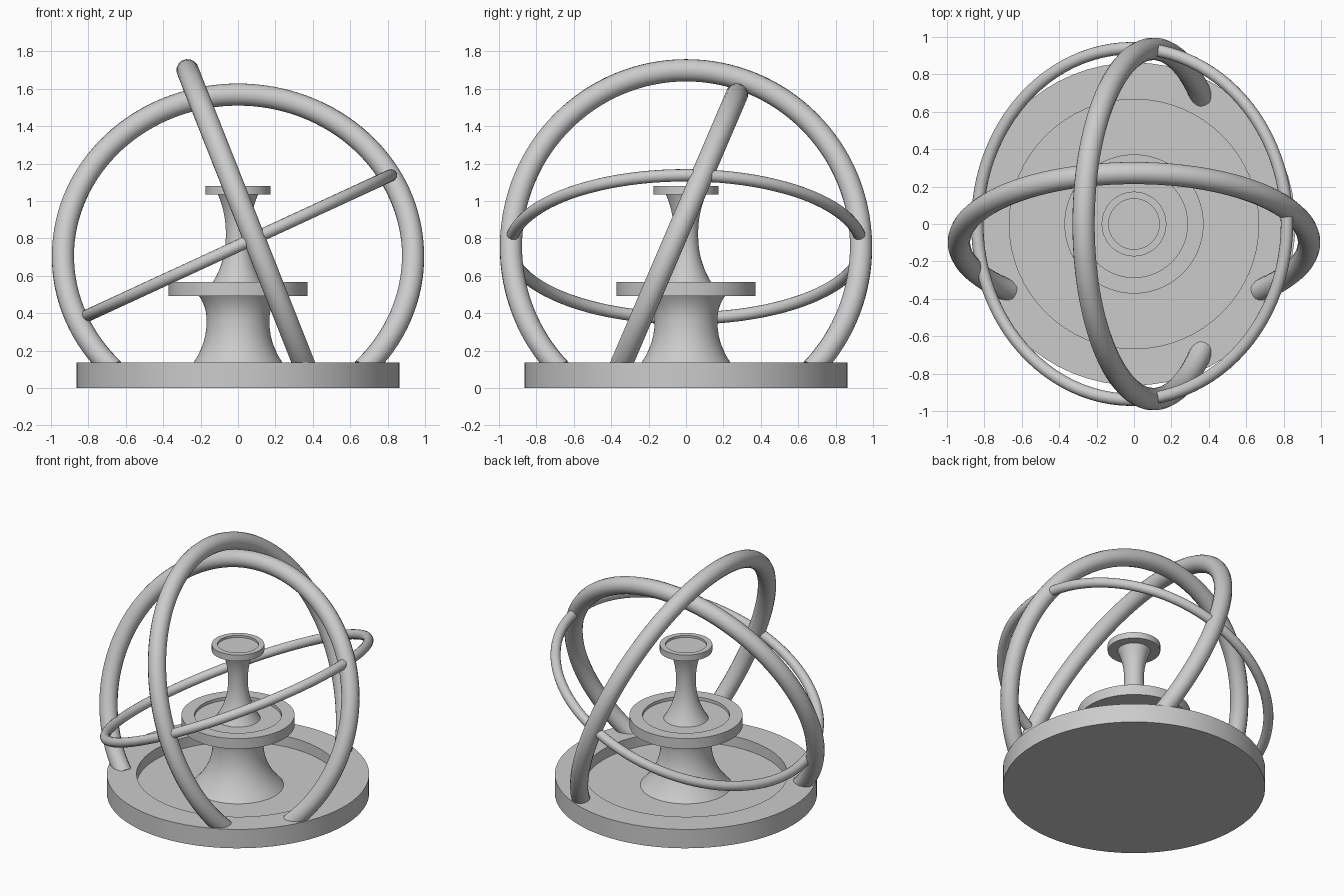
import bpy
from math import sin, cos, pi, radians, asin
from mathutils import Vector

cube = bpy.data.objects.get("Cube")
if cube:
    bpy.data.objects.remove(cube, do_unlink=True)

grey = bpy.data.materials.new("plain grey")
grey.use_nodes = True
grey.diffuse_color = (0.6, 0.6, 0.6, 1)
grey.node_tree.nodes["Principled BSDF"].inputs["Base Color"].default_value = (0.6, 0.6, 0.6, 1)


def finish(obj, angle):
    obj.data.materials.append(grey)
    bpy.ops.object.select_all(action="DESELECT")
    obj.select_set(True)
    bpy.context.view_layer.objects.active = obj
    bpy.ops.object.shade_smooth_by_angle(angle=radians(angle))


def lathe(name, profile, sides=64):
    """Spin a radius/height profile around z; both ends lie on the axis."""
    verts, rings, faces = [], [], []
    for r, z in profile:
        n = sides if r else 1
        rings.append([len(verts) + i for i in range(n)])
        verts += [(r * cos(2 * pi * i / sides), r * sin(2 * pi * i / sides), z) for i in range(n)]
    for a, b in zip(rings, rings[1:]):
        for i in range(sides):
            j = (i + 1) % sides
            quad = [a[i % len(a)], a[j % len(a)], b[j % len(b)], b[i % len(b)]]
            faces.append(list(dict.fromkeys(quad)))
    mesh = bpy.data.meshes.new(name)
    mesh.from_pydata(verts, [], faces)
    obj = bpy.data.objects.new(name, mesh)
    bpy.context.collection.objects.link(obj)
    finish(obj, 30)


def dish(name, radius, inner, bottom, top, floor):
    lathe(name, [(0, bottom), (radius, bottom), (radius, top), (inner, top), (inner, floor), (0, floor)])


def column(name, low, neck, high, z0, zn, z1, steps=8):
    """Waisted column: radius eases from each end into the neck."""
    pts = [(0, z0)]
    for i in range(2 * steps + 1):
        t = i / steps - 1
        end, z_end = (low, z0) if t < 0 else (high, z1)
        pts.append((neck + (end - neck) * abs(t) ** 2.2, zn + (z_end - zn) * abs(t)))
    lathe(name, pts + [(0, z1)])


def hoop(name, centre, side, up, side_r, up_r, tube, cut=None, steps=96):
    """Elliptical tube; with cut, an arc whose two ends stop at that height."""
    c, u, v = Vector(centre), Vector(side), Vector(up)
    start = asin((cut - c.z) / (up_r * v.z)) if cut is not None else 0
    span = pi - 2 * start if cut is not None else 2 * pi
    count = steps + 1 if cut is not None else steps
    curve = bpy.data.curves.new(name, "CURVE")
    curve.dimensions = "3D"
    curve.bevel_depth = tube
    curve.bevel_resolution = 6
    curve.use_fill_caps = True
    spline = curve.splines.new("POLY")
    spline.points.add(count - 1)
    for i, p in enumerate(spline.points):
        t = start + span * i / steps
        p.co = (*(c + u * side_r * cos(t) + v * up_r * sin(t)), 1)
    spline.use_cyclic_u = cut is None
    obj = bpy.data.objects.new(name, curve)
    bpy.context.collection.objects.link(obj)
    bpy.ops.object.select_all(action="DESELECT")
    obj.select_set(True)
    bpy.context.view_layer.objects.active = obj
    bpy.ops.object.convert(target="MESH")
    finish(bpy.context.object, 50)


# Round base and the two raised dishes
dish("base_basin", 0.863, 0.667, 0, 0.137, 0.06)
dish("lower_dish", 0.372, 0.286, 0.492, 0.567, 0.545)
dish("upper_dish", 0.173, 0.135, 1.036, 1.08, 1.065)

# Waisted columns
column("lower_column", 0.30, 0.168, 0.21, 0.06, 0.36, 0.495)
column("upper_column", 0.15, 0.065, 0.11, 0.54, 0.82, 1.04)

# Two thick arches rising from the rim
a, b, g = radians(23.2), radians(21.6), radians(24.8)
hoop("wide_arch", (0, -0.098, 0.705), (1, 0, 0), (0, sin(a), cos(a)), 0.936, 0.94, 0.06, 0.1)
hoop("tall_arch", (0.104, 0, 0.755), (0, 1, 0), (-sin(b), 0, cos(b)), 0.936, 1.015, 0.06, 0.1)

# Thin tilted hoop
hoop("thin_hoop", (-0.01, 0, 0.755), (0, 1, 0), (cos(g), 0, sin(g)), 0.94, 0.912, 0.033)
